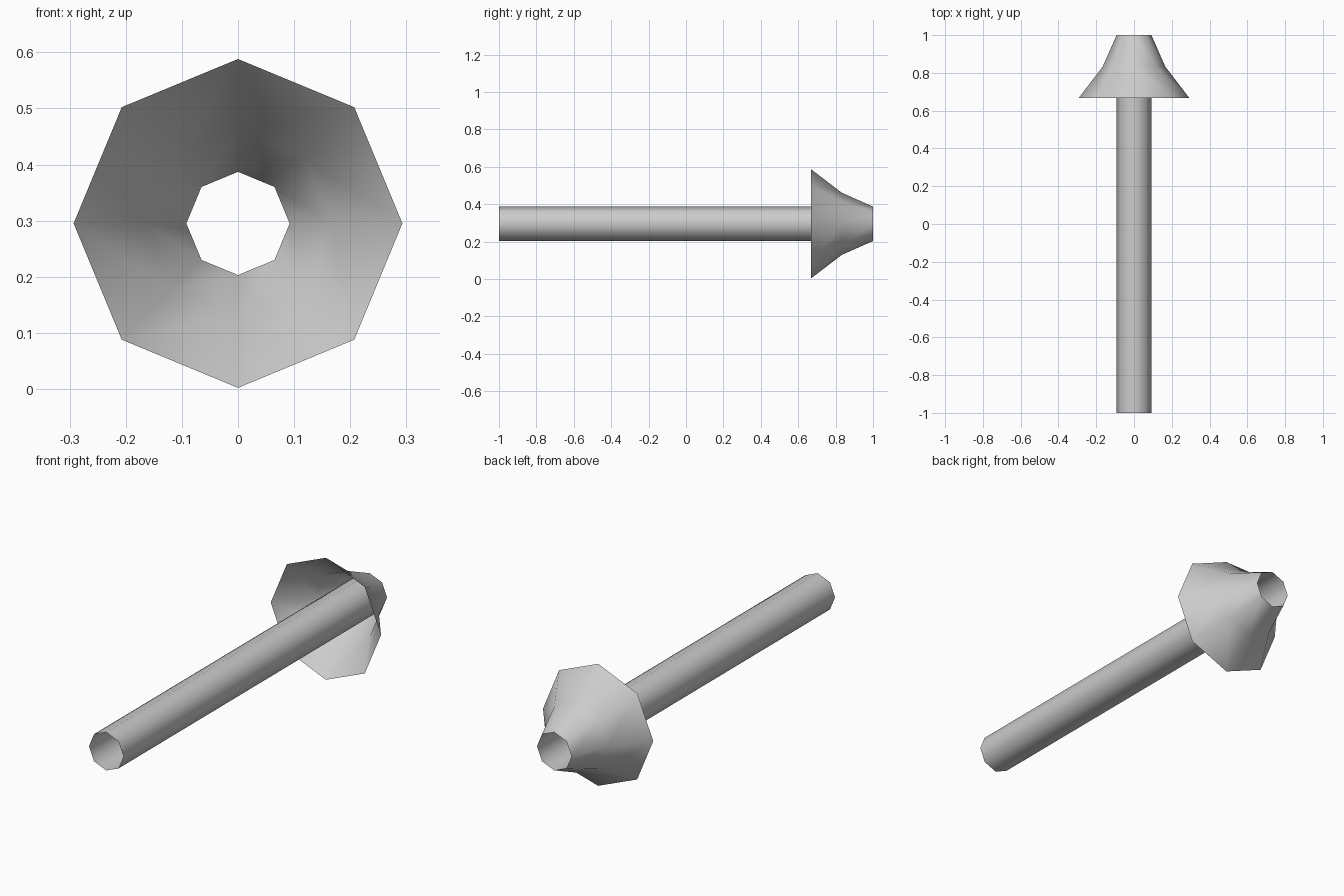
import bpy
import math

cube = bpy.data.objects.get("Cube")
if cube:
    bpy.data.objects.remove(cube, do_unlink=True)

SIDES = 8
AXIS_Z = 0.295

grey = bpy.data.materials.new("plain grey")
grey.use_nodes = True
colour = (0.6, 0.6, 0.6, 1)
grey.diffuse_color = colour
grey.node_tree.nodes["Principled BSDF"].inputs["Base Color"].default_value = colour


def open_lathe(name, profile):
    """Open octagonal shell around the y axis from (y, radius) rings."""
    verts = []
    for y, r in profile:
        for i in range(SIDES):
            a = math.tau * i / SIDES
            verts.append((r * math.cos(a), y, AXIS_Z + r * math.sin(a)))
    faces = []
    for k in range(len(profile) - 1):
        for i in range(SIDES):
            j = (i + 1) % SIDES
            a, b = k * SIDES, (k + 1) * SIDES
            faces.append((a + i, b + i, b + j, a + j))
    mesh = bpy.data.meshes.new(name)
    mesh.from_pydata(verts, [], faces)
    mesh.materials.append(grey)
    mesh.shade_smooth()
    obj = bpy.data.objects.new(name, mesh)
    bpy.context.collection.objects.link(obj)
    return obj


# Long hollow shaft, open at both ends
open_lathe("shaft_tube", [(-1, 0.092), (1, 0.092)])

# Flared skirt that narrows onto the shaft's back end
open_lathe("flared_cone", [(0.667, 0.293), (0.833, 0.166), (1, 0.092)])
